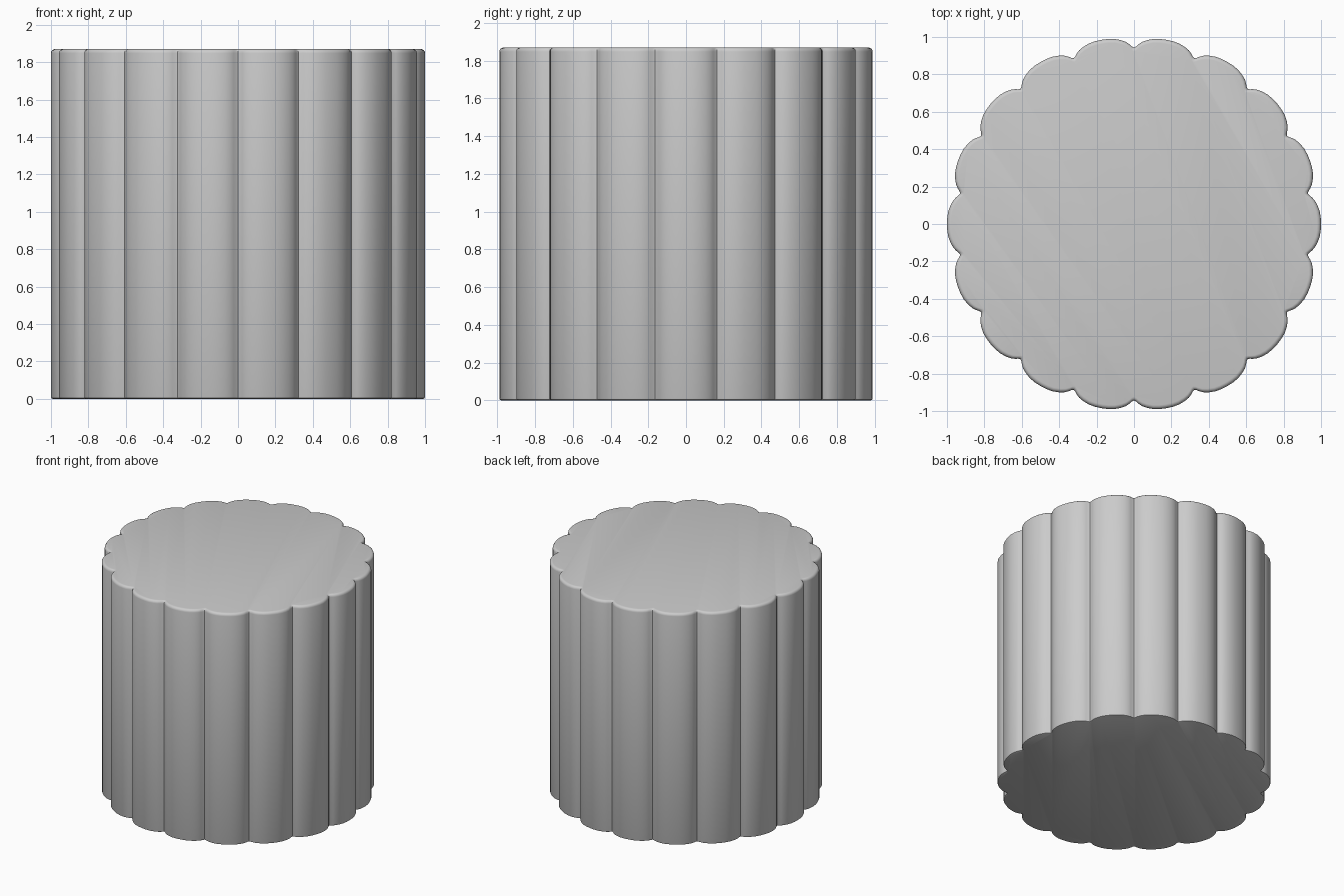
import bpy, bmesh, math

if "Cube" in bpy.data.objects:
    bpy.data.objects.remove(bpy.data.objects["Cube"])

LOBES = 18
HEIGHT = 1.87
# Half of one lobe: (degrees from lobe centre, radius)
HALF = [(0, 1.0), (2, 0.999), (4, 0.995), (6, 0.985), (7.5, 0.974),
        (8.6, 0.961), (9.3, 0.950), (10, 0.944)]
lobe = [(-a, r) for a, r in HALF[:0:-1]] + HALF[:-1]
outline = [(math.radians(a + i * 360 / LOBES), r)
           for i in range(LOBES) for a, r in lobe]


def ring(bm, inset, z):
    return [bm.verts.new(((r - inset) * math.cos(a), (r - inset) * math.sin(a), z))
            for a, r in outline]


# Scalloped drum with a softly rounded top rim and a tighter bottom rim
bm = bmesh.new()
levels = [(0.010, 0), (0.003, 0.003), (0, 0.010)]
R = 0.022
for k in range(5):
    t = math.radians(22.5 * k)
    levels.append((R * (1 - math.cos(t)), HEIGHT - R + R * math.sin(t)))
rings = [ring(bm, inset, z) for inset, z in levels]
n = len(outline)
for low, high in zip(rings, rings[1:]):
    for i in range(n):
        j = (i + 1) % n
        bm.faces.new((low[i], low[j], high[j], high[i]))

# Flat end caps
bm.faces.new(rings[0][::-1])
bm.faces.new(rings[-1])

mesh = bpy.data.meshes.new("scalloped_drum")
bm.to_mesh(mesh)
bm.free()
drum = bpy.data.objects.new("scalloped_drum", mesh)
bpy.context.collection.objects.link(drum)
bpy.context.view_layer.objects.active = drum
drum.select_set(True)
bpy.ops.object.shade_smooth_by_angle(angle=math.radians(40))
